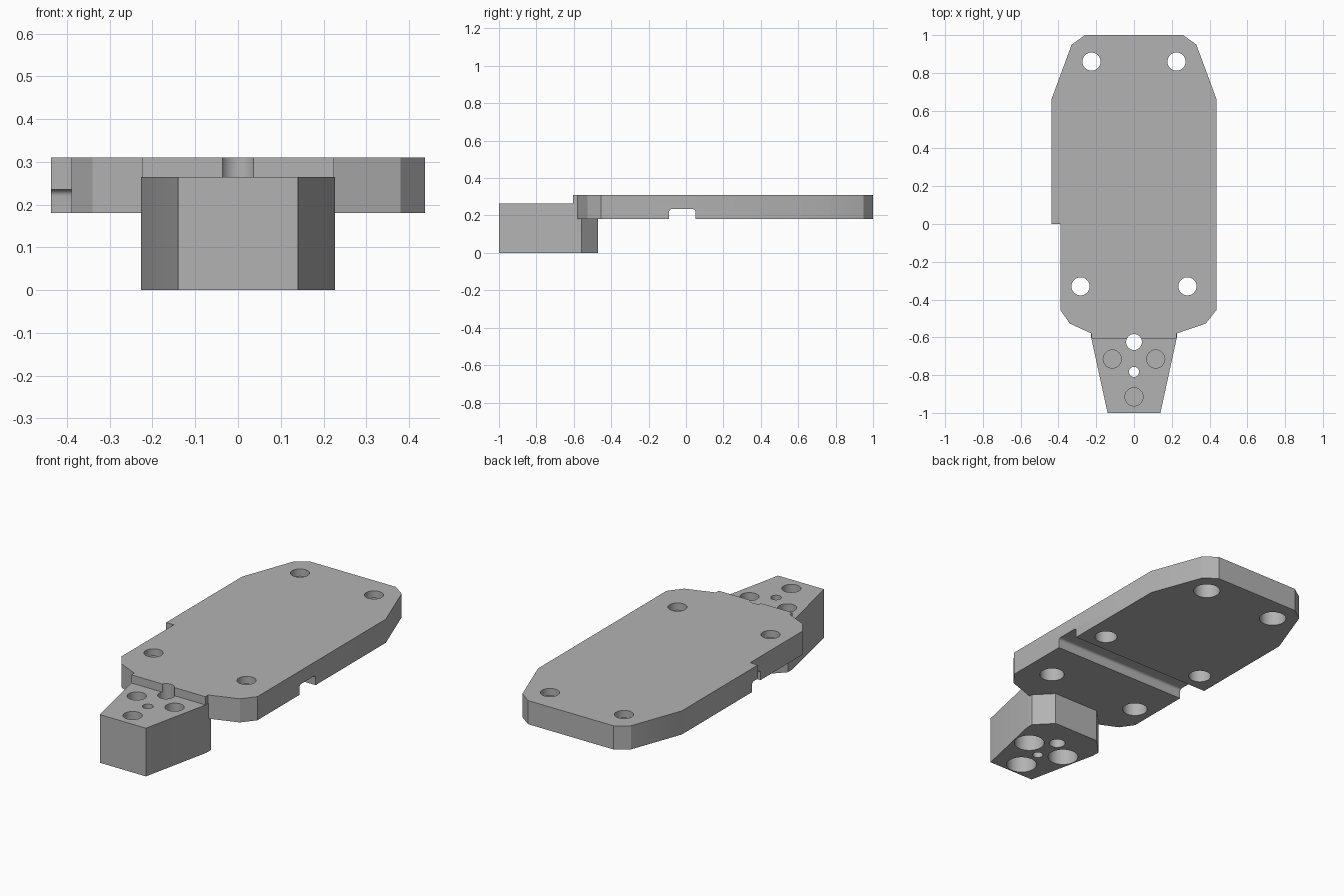
import bpy, bmesh, math
from mathutils import Matrix

if "Cube" in bpy.data.objects:
    bpy.data.objects.remove(bpy.data.objects["Cube"])

grey = bpy.data.materials.new("machined_grey")
grey.use_nodes = True
colour = (0.45, 0.45, 0.45, 1)
grey.diffuse_color = colour
grey.node_tree.nodes["Principled BSDF"].inputs["Base Color"].default_value = colour


def prism(name, outline, low, high, turn=None):
    """Extrude a flat outline from low to high, optionally turned."""
    bm = bmesh.new()
    face = bm.faces.new([bm.verts.new((a, b, low)) for a, b in outline])
    new = bmesh.ops.extrude_face_region(bm, geom=[face])["geom"]
    for v in new:
        if isinstance(v, bmesh.types.BMVert):
            v.co.z = high
    if turn:
        bm.transform(turn)
    bmesh.ops.recalc_face_normals(bm, faces=bm.faces)
    mesh = bpy.data.meshes.new(name)
    bm.to_mesh(mesh)
    bm.free()
    mesh.materials.append(grey)
    obj = bpy.data.objects.new(name, mesh)
    bpy.context.collection.objects.link(obj)
    return obj


def arc(x, y, r, start=0, end=360, steps=32):
    return [(x + r * math.cos(math.radians(start + (end - start) * i / steps)),
             y + r * math.sin(math.radians(start + (end - start) * i / steps)))
            for i in range(steps + (end - start < 360))]


def combine(target, tool, operation):
    """Apply a boolean and discard the tool."""
    tool.hide_render = True
    mod = target.modifiers.new(operation.lower(), "BOOLEAN")
    mod.operation = operation
    mod.solver = "EXACT"
    mod.object = tool
    bpy.context.view_layer.objects.active = target
    bpy.ops.object.modifier_apply(modifier=mod.name)
    bpy.data.objects.remove(tool)


def drill(target, x, y, r, low, high):
    combine(target, prism("drill", arc(x, y, r), low, high), "DIFFERENCE")


# Plate: clipped corners, front neck, and a shallow step along the right side
UNDER, TOP = 0.18, 0.31
plate = prism("mounting_plate", [
    (-0.225, -0.605), (0.225, -0.605), (0.225, -0.58), (0.38, -0.527),
    (0.437, -0.455), (0.437, 0.66), (0.33, 0.95), (0.26, 1),
    (-0.26, 1), (-0.33, 0.95), (-0.437, 0.66), (-0.437, 0),
    (-0.39, 0), (-0.39, -0.455), (-0.34, -0.527), (-0.225, -0.58)], UNDER, TOP)

# Front block: tapered nose and clipped rear corners tucked under the plate
half = [(0.14, -1), (0.227, -0.6), (0.227, -0.56), (0.14, -0.47)]
block = prism("front_block", half + [(-x, y) for x, y in reversed(half)], 0, 0.265)
combine(plate, block, "UNION")

# Cross slot with rounded upper corners
R, SLOT_TOP = 0.015, 0.235
slot = ([(-0.09, 0.1), (0.05, 0.1)]
        + arc(0.05 - R, SLOT_TOP - R, R, 0, 90, 5)
        + arc(-0.09 + R, SLOT_TOP - R, R, 90, 180, 5))
axes = Matrix(((0, 0, 1, 0), (1, 0, 0, 0), (0, 1, 0, 0), (0, 0, 0, 1)))
combine(plate, prism("slot", slot, -0.6, 0.6, axes), "DIFFERENCE")

for side in (-1, 1):
    # Counterbored screw holes
    for x, y, bore in ((0.225, 0.86, 0.069), (0.283, -0.33, 0.064)):
        drill(plate, side * x, y, 0.048, 0.1, 0.4)
        drill(plate, side * x, y, bore, 0.1, 0.27)
    # Blind holes in the underside
    drill(plate, side * 0.32, 0.153, 0.058, 0.1, 0.27)

# Block sockets: narrow from above, wide from below
for x, y in ((-0.115, -0.715), (0.115, -0.715), (0, -0.915)):
    drill(plate, x, y, 0.048, 0.16, 0.4)
    drill(plate, x, y, 0.078, -0.1, 0.11)

# Through holes on the centre line
drill(plate, 0, -0.783, 0.027, -0.1, 0.4)
drill(plate, 0, -0.625, 0.042, -0.1, 0.4)

# Smooth bores, crisp machined edges
for obj in bpy.context.selected_objects:
    obj.select_set(False)
plate.select_set(True)
bpy.context.view_layer.objects.active = plate
bpy.ops.object.shade_smooth_by_angle(angle=math.radians(25))
